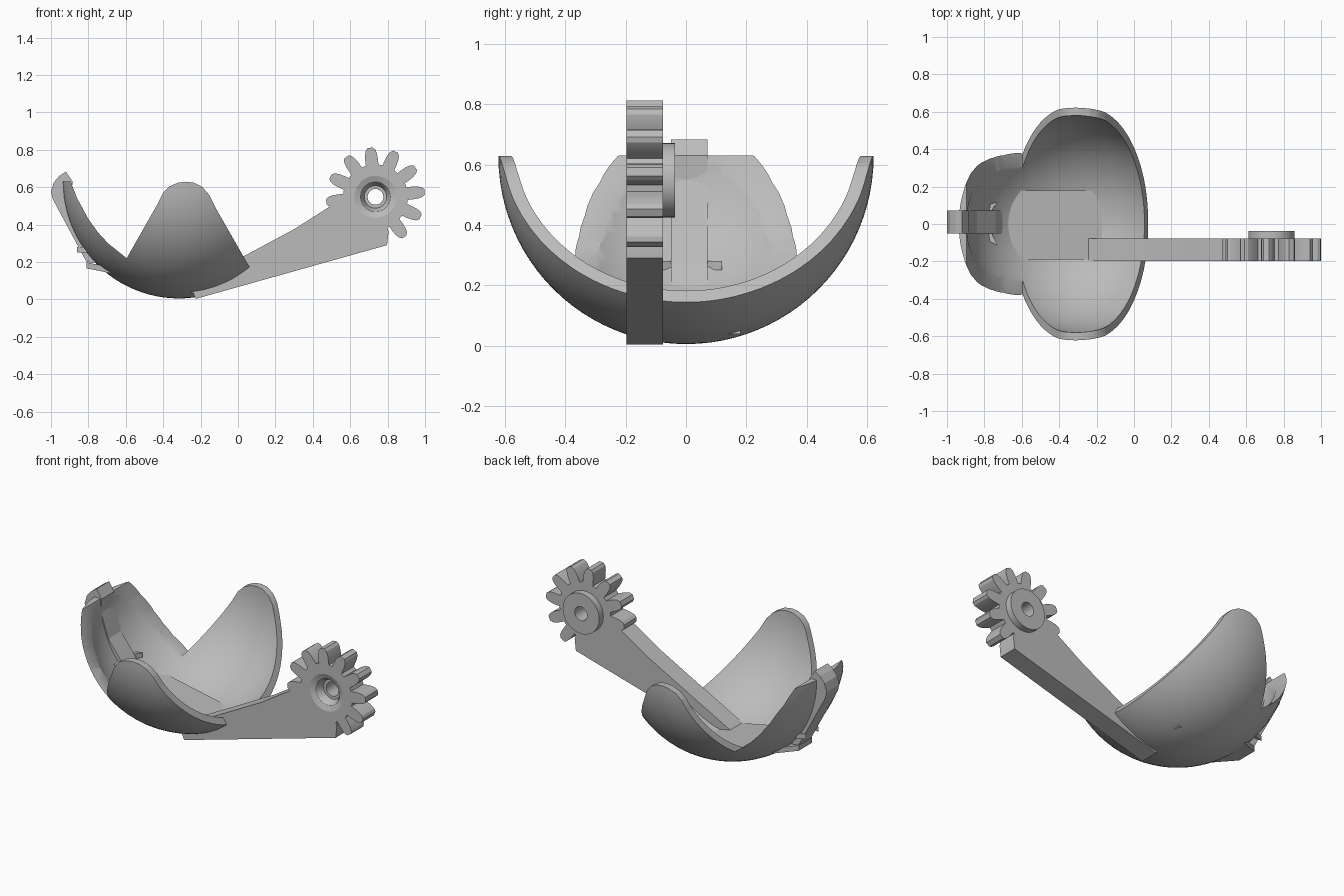
import bpy, bmesh, math
from mathutils import Matrix, Vector

cube = bpy.data.objects.get("Cube")
if cube:
    bpy.data.objects.remove(cube, do_unlink=True)

grey = bpy.data.materials.new("plain grey")
grey.use_nodes = True
grey.diffuse_color = (0.5, 0.5, 0.5, 1)
grey.node_tree.nodes["Principled BSDF"].inputs["Base Color"].default_value = (0.5, 0.5, 0.5, 1)


def finish(name, bm, fix_normals=True):
    if fix_normals:
        bmesh.ops.recalc_face_normals(bm, faces=bm.faces)
    mesh = bpy.data.meshes.new(name)
    bm.to_mesh(mesh)
    bm.free()
    mesh.materials.append(grey)
    ob = bpy.data.objects.new(name, mesh)
    bpy.context.collection.objects.link(ob)
    return ob


def activate(ob):
    bpy.ops.object.select_all(action='DESELECT')
    ob.select_set(True)
    bpy.context.view_layer.objects.active = ob


def smooth(ob, degrees=30):
    activate(ob)
    bpy.ops.object.shade_smooth_by_angle(angle=math.radians(degrees))


def prism(name, points, offset):
    """Extrude a closed outline of 3D points along an offset."""
    bm = bmesh.new()
    face = bm.faces.new([bm.verts.new(p) for p in points])
    out = bmesh.ops.extrude_face_region(bm, geom=[face])["geom"]
    bmesh.ops.translate(bm, vec=Vector(offset),
                        verts=[v for v in out if isinstance(v, bmesh.types.BMVert)])
    return finish(name, bm)


def side_prism(name, outline, y0, y1):
    return prism(name, [(x, y0, z) for x, z in outline], (0, y1 - y0, 0))


def lathe(name, profile, centre, steps=48):
    """Spin a closed (radius, y) profile about a y-parallel axis."""
    bm = bmesh.new()
    rings = []
    for i in range(steps):
        a = math.tau * i / steps
        rings.append([bm.verts.new((centre[0] + r * math.cos(a), y, centre[1] + r * math.sin(a)))
                      for r, y in profile])
    n = len(profile)
    for i in range(steps):
        a, b = rings[i], rings[(i + 1) % steps]
        for j in range(n):
            k = (j + 1) % n
            bm.faces.new((a[j], a[k], b[k], b[j]))
    return finish(name, bm)


def boolean(ob, cutter, operation):
    mod = ob.modifiers.new("cut", 'BOOLEAN')
    mod.operation, mod.object, mod.solver = operation, cutter, 'EXACT'
    activate(ob)
    bpy.ops.object.modifier_apply(modifier=mod.name)


def discard(ob):
    bpy.data.objects.remove(ob, do_unlink=True)


# Hollow sphere trimmed sideways into a three-lobed scoop
bm = bmesh.new()
place = Matrix.Translation((-0.315, 0, 0.627))
bmesh.ops.create_uvsphere(bm, u_segments=96, v_segments=48, radius=0.622, matrix=place)
outer_faces = set(bm.faces)
bmesh.ops.create_uvsphere(bm, u_segments=96, v_segments=48, radius=0.58, matrix=place)
bmesh.ops.reverse_faces(bm, faces=[f for f in bm.faces if f not in outer_faces])
scoop = finish("scoop_shell", bm, fix_normals=False)
trim = side_prism("scoop_trim", [
    (-1.1, -0.1), (-1.1, 0.63), (-0.895, 0.63), (-0.86, 0.54), (-0.8, 0.43), (-0.75, 0.36),
    (-0.695, 0.3), (-0.595, 0.22), (-0.433, 0.505), (-0.4, 0.57), (-0.365, 0.605),
    (-0.32, 0.624), (-0.28, 0.629), (-0.235, 0.624), (-0.19, 0.6), (-0.155, 0.56),
    (-0.12, 0.49), (0.06, 0.175), (0.2, -0.1)], -0.8, 0.8)
boolean(scoop, trim, 'INTERSECT')
discard(trim)
smooth(scoop)


# Thin sloping plate sunk in the scoop floor, narrowing towards the clip
def plate_z(x):
    return 0.036 - 0.2 * x


plan = [(-0.81, -0.06), (-0.6, -0.19), (-0.17, -0.19), (-0.17, 0.18), (-0.6, 0.18), (-0.81, 0.07)]
prism("floor_plate", [(x, y, plate_z(x)) for x, y in plan], (0, 0, -0.032))

# Clip on the outer wall, with a hooked top
side_prism("wall_clip", [
    (-0.92, 0.683), (-0.885, 0.63), (-0.89, 0.55), (-0.84, 0.4), (-0.74, 0.27), (-0.7, 0.19),
    (-0.81, 0.2), (-0.99, 0.535), (-1.0, 0.575), (-0.985, 0.625), (-0.955, 0.66)],
    -0.05, 0.072)

# Flared gussets at the foot of the clip
for label, inner, tip in (("right", -0.05, -0.115), ("left", 0.072, 0.12)):
    prism("clip_gusset_" + label,
          [(-0.86, inner, 0.25), (-0.73, tip, 0.25), (-0.76, inner, 0.25)], (0, 0, 0.03))

# Tapered arm
FRONT, BACK = -0.197, -0.077
HUB = (0.735, 0.548)
arm = side_prism("arm", [
    (-0.225, 0.003), (0.797, 0.29), (0.805, 0.36), (0.735, 0.62), (0.52, 0.515),
    (0.3, 0.375), (0.02, 0.225), (-0.31, 0.05), (-0.24, 0.035)], FRONT, BACK)

# Gear wheel with rounded teeth
teeth = 12
tooth = [(0.17, -0.034), (0.2, -0.034), (0.228, -0.032), (0.25, -0.026), (0.264, -0.014)]
tooth += [(r, -w) for r, w in reversed(tooth)]
outline = []
for i in range(teeth):
    a = math.radians(6) + math.tau * i / teeth
    for r, w in tooth:
        outline.append((HUB[0] + r * math.cos(a) - w * math.sin(a),
                        HUB[1] + r * math.sin(a) + w * math.cos(a)))
gear = side_prism("gear", outline, FRONT, BACK)

# Open the hub bore in both parts
bore = lathe("bore", [(0.001, -0.3), (0.112, -0.3), (0.112, 0.1), (0.001, 0.1)], HUB)
bm = bmesh.new()
bmesh.ops.create_cone(bm, cap_ends=True, segments=48, radius1=0.112, radius2=0.112, depth=0.6,
                      matrix=Matrix.Translation((HUB[0], -0.13, HUB[1]))
                      @ Matrix.Rotation(math.pi / 2, 4, 'X'))
discard(bore)
bore = finish("bore_cutter", bm)
for part in (arm, gear):
    boolean(part, bore, 'DIFFERENCE')
    smooth(part, 25)
discard(bore)

# Hub with dished front, through hole and raised boss behind
hub = lathe("hub", [
    (0.112, FRONT), (0.08, -0.185), (0.066, -0.165), (0.06, -0.14), (0.042, -0.14),
    (0.042, -0.037), (0.123, -0.037), (0.123, BACK), (0.112, BACK)], HUB)
smooth(hub)
